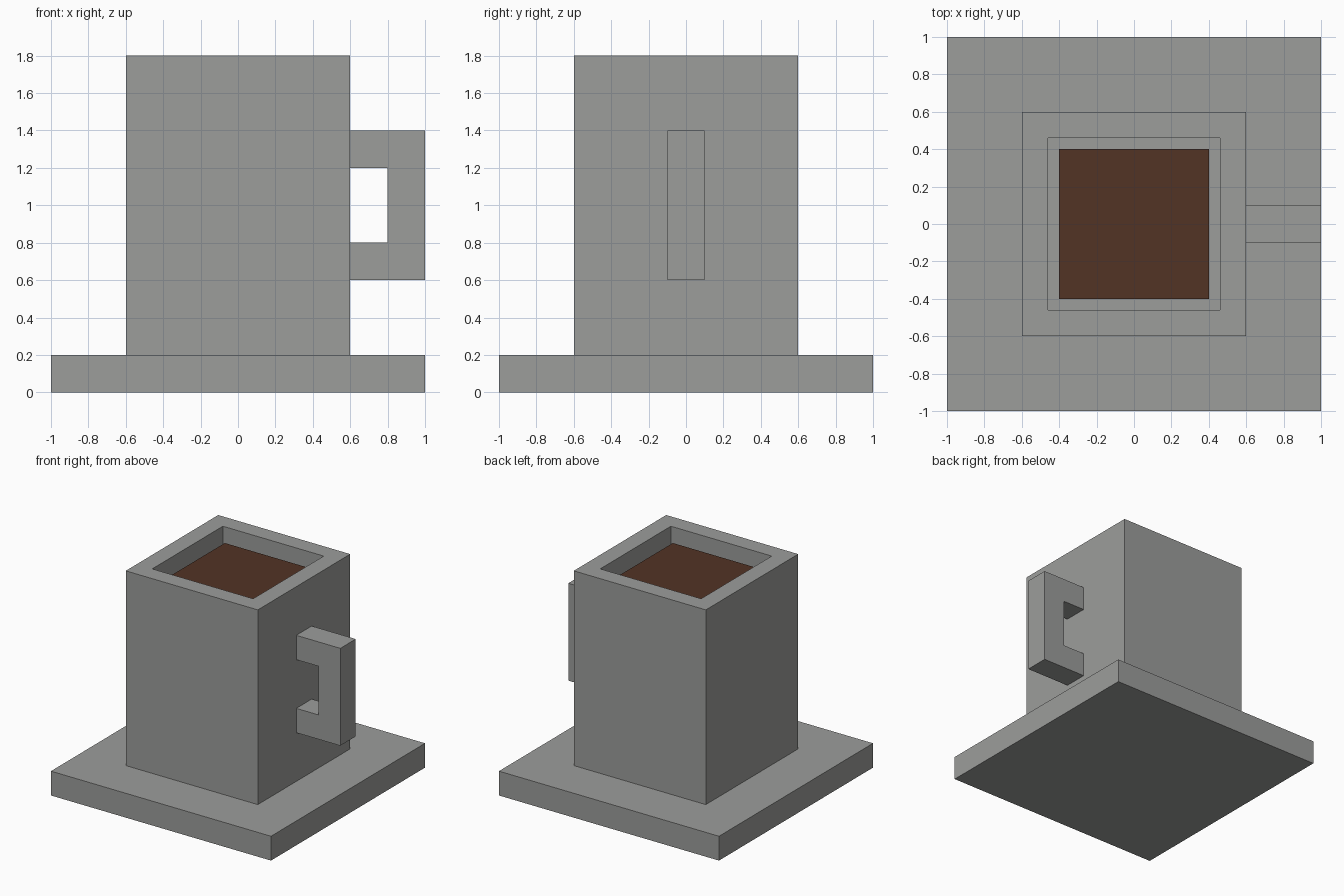
import bpy, bmesh
from mathutils import Vector

if "Cube" in bpy.data.objects:
    bpy.data.objects.remove(bpy.data.objects["Cube"], do_unlink=True)


def make_material(name, color):
    mat = bpy.data.materials.new(name)
    mat.use_nodes = True
    mat.diffuse_color = color
    mat.node_tree.nodes["Principled BSDF"].inputs["Base Color"].default_value = color
    return mat


def add_object(name, bm, mat):
    bmesh.ops.recalc_face_normals(bm, faces=bm.faces)
    mesh = bpy.data.meshes.new(name)
    bm.to_mesh(mesh)
    bm.free()
    mesh.materials.append(mat)
    obj = bpy.data.objects.new(name, mesh)
    bpy.context.collection.objects.link(obj)
    return obj


def prism(points, direction):
    """Closed solid made by extruding a flat outline."""
    bm = bmesh.new()
    face = bm.faces.new([bm.verts.new(p) for p in points])
    top = bmesh.ops.extrude_face_region(bm, geom=[face], use_keep_orig=True)["geom"]
    verts = [g for g in top if isinstance(g, bmesh.types.BMVert)]
    bmesh.ops.translate(bm, verts=verts, vec=Vector(direction))
    return bm


def square(half, z):
    return [(-half, -half, z), (half, -half, z), (half, half, z), (-half, half, z)]


grey = make_material("ceramic grey", (0.333, 0.337, 0.330, 1))
brown = make_material("coffee brown", (0.084, 0.033, 0.018, 1))

# Saucer slab
add_object("saucer", prism(square(1.0, 0.0), (0, 0, 0.2)), grey)

# Cup: square block with its top inset for the rim and sunk into a cavity
bm = prism(square(0.6, 0.2), (0, 0, 1.6))
bm.faces.ensure_lookup_table()
top = max(bm.faces, key=lambda f: f.calc_center_median().z)
bmesh.ops.inset_region(bm, faces=[top], thickness=0.2)
well = bmesh.ops.extrude_discrete_faces(bm, faces=[top])["faces"][0]
bmesh.ops.translate(bm, verts=well.verts, vec=(0, 0, -1.4))
add_object("cup", bm, grey)

# Coffee filling the cavity to just under the rim
add_object("coffee", prism(square(0.4, 0.4), (0, 0, 1.3)), brown)

# C-shaped handle on the left side
outline = [(0.6, 0.6), (1.0, 0.6), (1.0, 1.4), (0.6, 1.4),
           (0.6, 1.2), (0.8, 1.2), (0.8, 0.8), (0.6, 0.8)]
add_object("handle", prism([(x, -0.1, z) for x, z in outline], (0, 0.2, 0)), grey)
